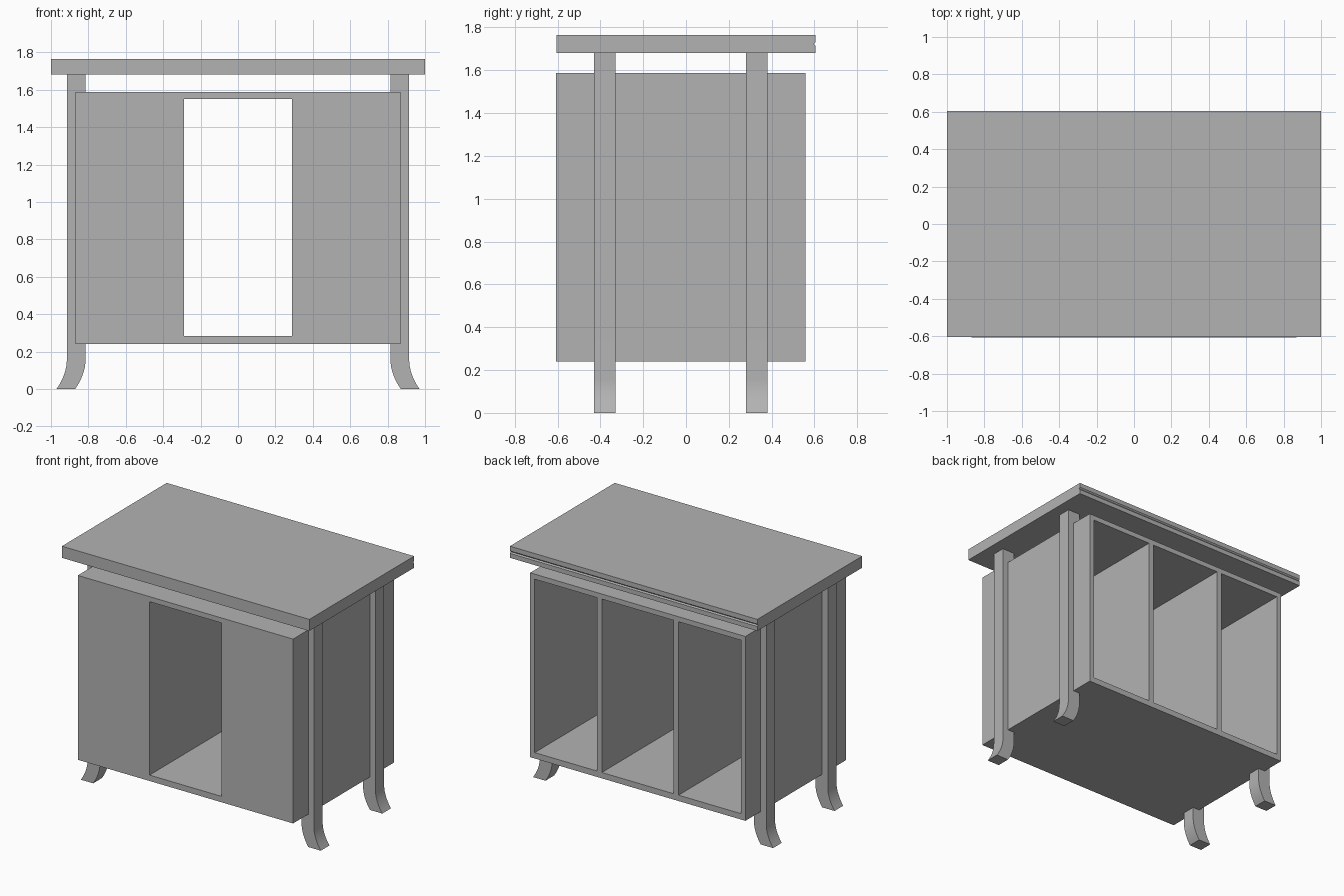
import bpy, bmesh
from mathutils import Matrix, Vector

default = bpy.data.objects.get("Cube")
if default:
    bpy.data.objects.remove(default, do_unlink=True)

# One plain grey finish
GREY = (0.45, 0.45, 0.45, 1.0)
grey = bpy.data.materials.new("plain_grey")
grey.use_nodes = True
grey.diffuse_color = GREY
grey.node_tree.nodes["Principled BSDF"].inputs["Base Color"].default_value = GREY


def finish(name, bm):
    """Turn a bmesh into a named, coloured object."""
    bmesh.ops.recalc_face_normals(bm, faces=bm.faces[:])
    mesh = bpy.data.meshes.new(name)
    bm.to_mesh(mesh)
    bm.free()
    mesh.materials.append(grey)
    obj = bpy.data.objects.new(name, mesh)
    bpy.context.collection.objects.link(obj)
    return obj


def add_box(bm, low, high):
    low, high = Vector(low), Vector(high)
    size = Matrix.Diagonal((high - low).to_4d())
    size[3][3] = 1.0
    bmesh.ops.create_cube(bm, size=1, matrix=Matrix.Translation((low + high) / 2) @ size)


def add_prism(bm, outline, offset):
    """Extrude a closed outline of 3D points along an offset."""
    face = bm.faces.new([bm.verts.new(p) for p in outline])
    new = bmesh.ops.extrude_face_region(bm, geom=[face])["geom"]
    verts = [g for g in new if isinstance(g, bmesh.types.BMVert)]
    bmesh.ops.translate(bm, verts=verts, vec=offset)


# Worktop with a thin groove along the back edge
top_profile = [(-0.605, 1.68), (0.605, 1.68), (0.605, 1.713),
               (0.597, 1.722), (0.605, 1.731), (0.605, 1.765), (-0.605, 1.765)]
bm = bmesh.new()
add_prism(bm, [(-1, y, z) for y, z in top_profile], (2, 0, 0))
finish("worktop", bm)

# Cabinet: closed side fronts, open centre, all bays open at the back
FRONT, BACK, BOTTOM, TOP = -0.607, 0.557, 0.24, 1.587
FLOOR, CEILING = 0.283, 1.55
bm = bmesh.new()
add_box(bm, (-0.87, FRONT, BOTTOM), (0.87, BACK, TOP))
cabinet = finish("cabinet", bm)

bm = bmesh.new()
add_box(bm, (-0.29, FRONT - 0.1, FLOOR), (0.29, BACK + 0.1, CEILING))
for x in (-0.833, 0.33):
    add_box(bm, (x, FRONT + 0.04, FLOOR), (x + 0.503, BACK + 0.1, CEILING))
cutter = finish("bay_cutter", bm)
cutter.hide_render = True

cut = cabinet.modifiers.new("bays", "BOOLEAN")
cut.operation = "DIFFERENCE"
cut.solver = "EXACT"
cut.object = cutter
bpy.context.view_layer.objects.active = cabinet
bpy.ops.object.modifier_apply(modifier=cut.name)
bpy.data.objects.remove(cutter, do_unlink=True)

# Legs: flared feet, notched where they meet the cabinet sides
INNER, OUTER, NOTCH, FLARE_TOP, STEPS = 0.815, 0.915, 0.845, 0.16, 8
flare = []
for i in range(STEPS + 1):
    t = i / STEPS
    flare.append((0.055 * (1 - t) ** 2, FLARE_TOP * t))
leg_profile = [(OUTER + dx, z) for dx, z in flare]
leg_profile += [(OUTER, 1.68), (INNER, 1.68), (INNER, TOP), (NOTCH, TOP),
                (NOTCH, BOTTOM), (INNER, BOTTOM)]
leg_profile += [(INNER + dx, z) for dx, z in reversed(flare)]

for side, sx in (("left", 1), ("right", -1)):
    for place, y in (("front", -0.43), ("back", 0.28)):
        bm = bmesh.new()
        add_prism(bm, [(sx * x, y, z) for x, z in leg_profile], (0, 0.1, 0))
        leg = finish(f"{place}_{side}_leg", bm)
        bpy.ops.object.select_all(action="DESELECT")
        leg.select_set(True)
        bpy.context.view_layer.objects.active = leg
        bpy.ops.object.shade_smooth_by_angle()
